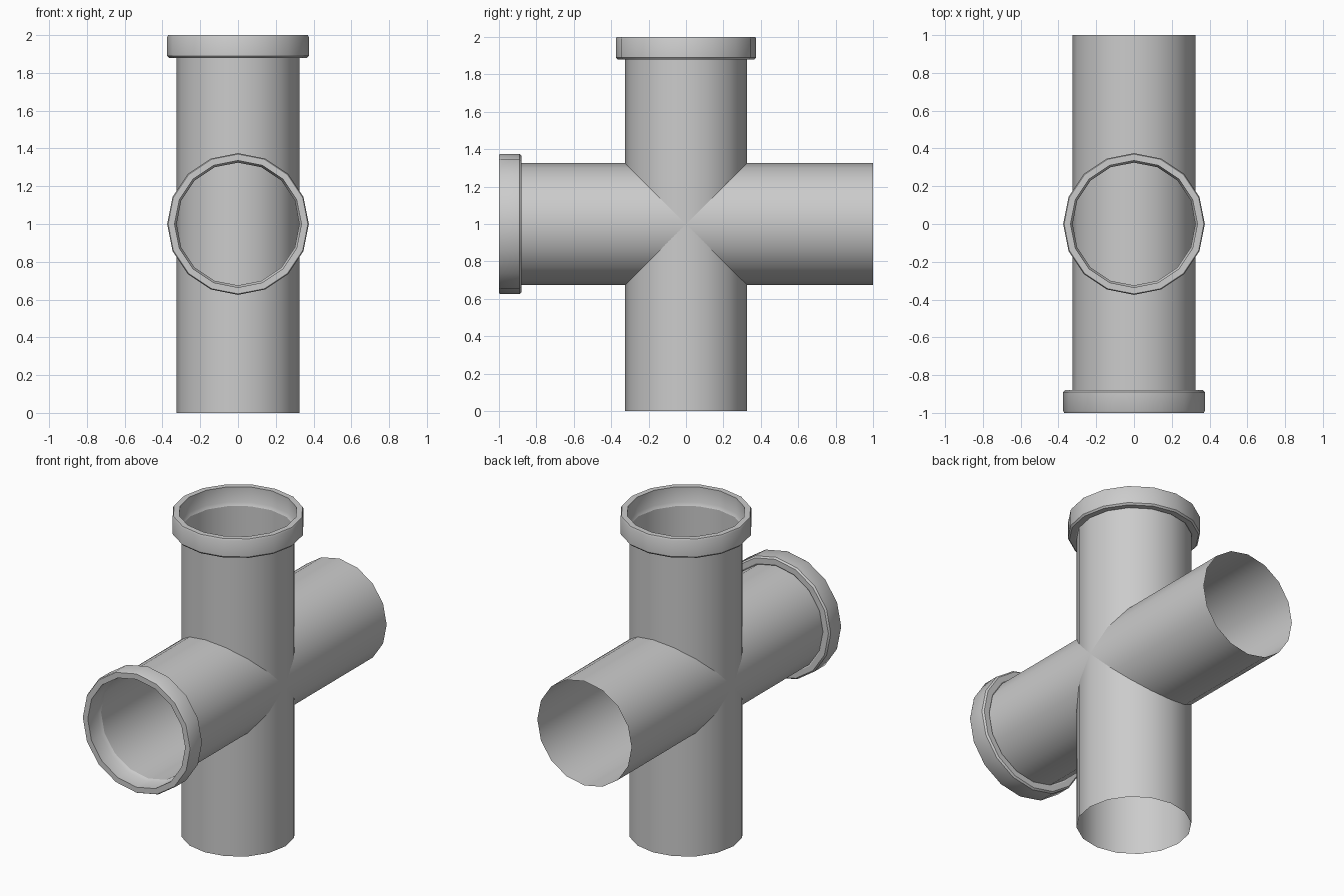
import bpy, bmesh, math

if "Cube" in bpy.data.objects:
    bpy.data.objects.remove(bpy.data.objects["Cube"])

SIDES = 16
PIPE = [(0.325, 0), (0.325, 1.885)]
COLLAR = [(0.325, 1.885), (0.333, 1.88), (0.366, 1.88), (0.375, 1.89), (0.375, 1.99),
          (0.37, 2.0), (0.336, 2.0), (0.336, 1.905), (0.325, 1.885)]


def lathe(name, profile, horizontal):
    """Turn a (radius, height) profile about z; optionally lay it along y."""
    bm = bmesh.new()
    rings = []
    for r, z in profile:
        rings.append([bm.verts.new((r * math.cos(2 * math.pi * i / SIDES),
                                    r * math.sin(2 * math.pi * i / SIDES), z))
                      for i in range(SIDES)])
    for a, b in zip(rings, rings[1:]):
        for i in range(SIDES):
            j = (i + 1) % SIDES
            bm.faces.new((a[i], a[j], b[j], b[i]))
    if profile[0] == profile[-1]:
        bmesh.ops.remove_doubles(bm, verts=bm.verts, dist=1e-5)
    mesh = bpy.data.meshes.new(name)
    bm.to_mesh(mesh)
    bm.free()
    obj = bpy.data.objects.new(name, mesh)
    bpy.context.collection.objects.link(obj)
    if horizontal:
        obj.rotation_euler.x = math.pi / 2
        obj.location = (0, 1, 1)
    bpy.ops.object.select_all(action='DESELECT')
    obj.select_set(True)
    bpy.context.view_layer.objects.active = obj
    bpy.ops.object.shade_smooth_by_angle(angle=math.radians(30))


# Two crossing open pipes, each with a socket collar at one end
for label, flat in (("vertical", False), ("horizontal", True)):
    lathe(label + "_pipe", PIPE, flat)
    lathe(label + "_collar", COLLAR, flat)
